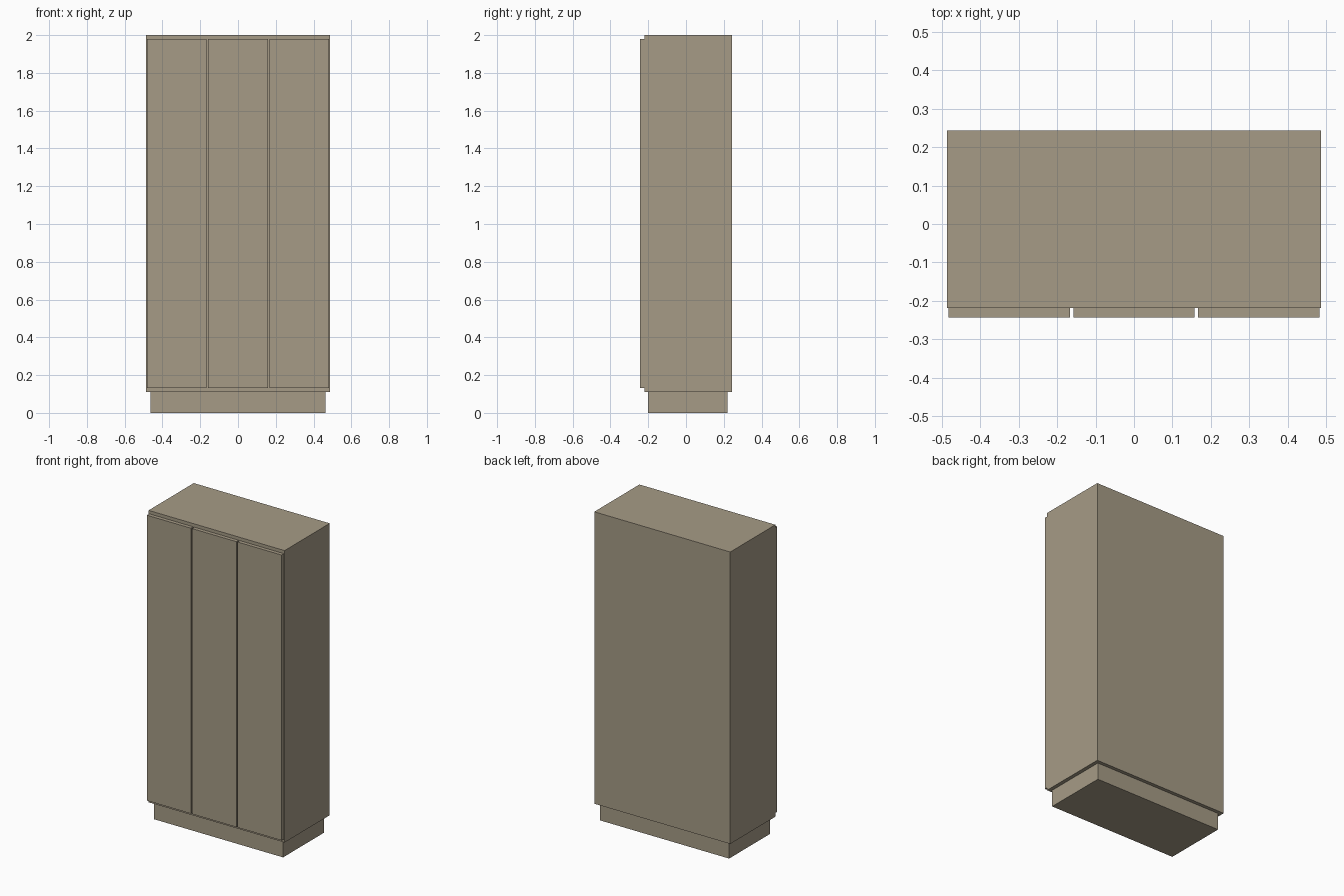
import bpy

if "Cube" in bpy.data.objects:
    bpy.data.objects.remove(bpy.data.objects["Cube"])

wood = bpy.data.materials.new("taupe_wood")
wood.diffuse_color = (0.38, 0.33, 0.24, 1)
wood.use_nodes = True
wood.node_tree.nodes["Principled BSDF"].inputs["Base Color"].default_value = wood.diffuse_color


def box(name, x, y, z):
    """Box spanning the (min, max) ranges on each axis."""
    spans = (x, y, z)
    bpy.ops.mesh.primitive_cube_add(size=1, location=[(a + b) / 2 for a, b in spans])
    ob = bpy.context.object
    ob.name = name
    ob.scale = [b - a for a, b in spans]
    bpy.ops.object.transform_apply(location=False, rotation=False, scale=True)
    ob.data.materials.append(wood)
    return ob


# Recessed plinth
box("plinth", (-0.463, 0.463), (-0.2, 0.22), (0, 0.11))

# Carcass
box("cabinet_body", (-0.487, 0.487), (-0.219, 0.243), (0.11, 2.0))

# Three flat doors standing proud of the front
for side, cx in (("left", -0.325), ("middle", 0), ("right", 0.325)):
    box(side + "_door", (cx - 0.158, cx + 0.158), (-0.243, -0.219), (0.131, 1.979))
